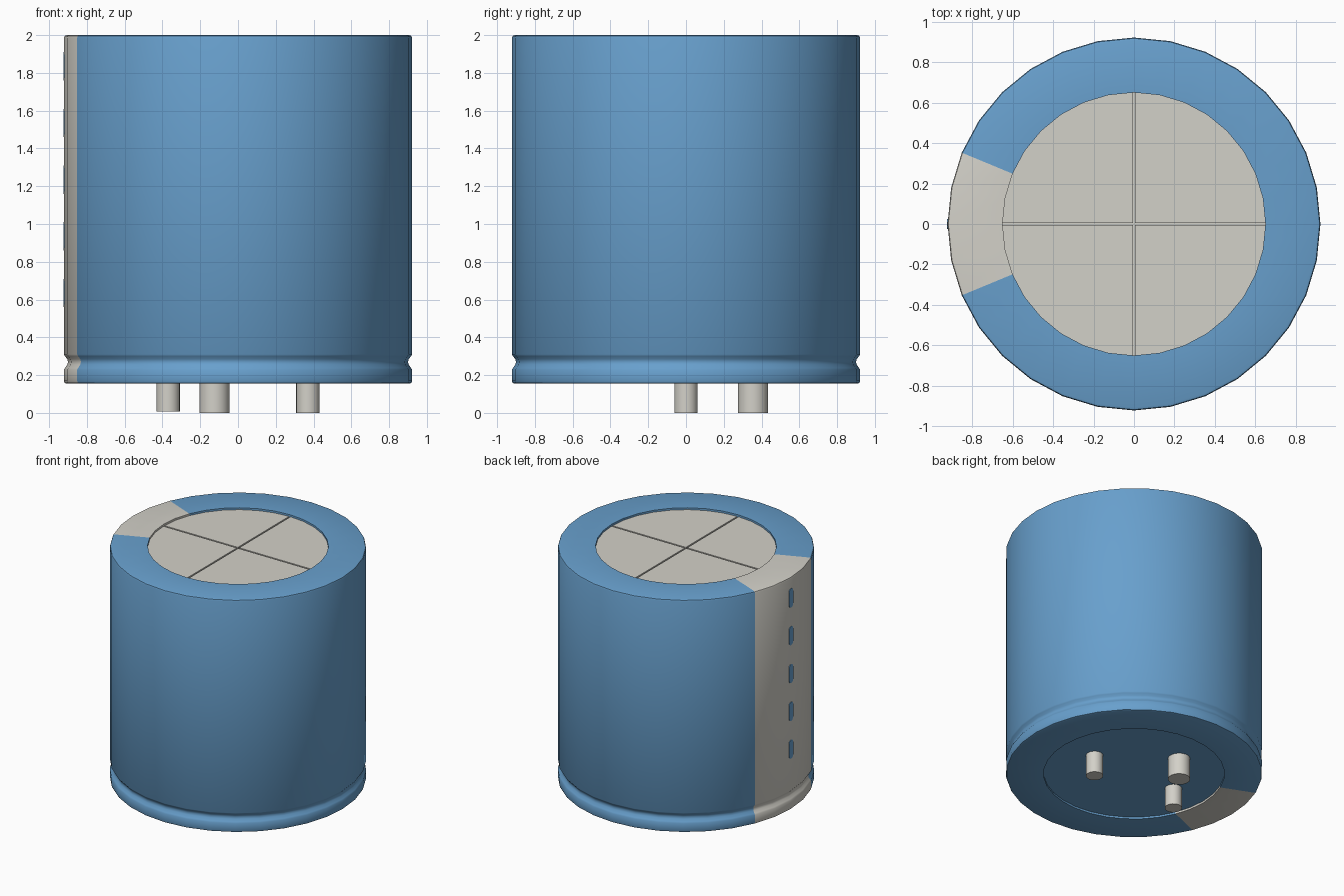
import bpy, bmesh
from math import sin, cos, pi, atan2, radians

if "Cube" in bpy.data.objects:
    bpy.data.objects.remove(bpy.data.objects["Cube"], do_unlink=True)


def material(name, rgb):
    m = bpy.data.materials.new(name)
    m.use_nodes = True
    m.diffuse_color = (*rgb, 1)
    m.node_tree.nodes["Principled BSDF"].inputs["Base Color"].default_value = (*rgb, 1)
    return m


BLUE = material("sleeve blue", (0.138, 0.35, 0.61))
GREY = material("warm light grey", (0.65, 0.635, 0.58))

SEGMENTS = 32
OUTER, INNER = 0.922, 0.65
BOTTOM, TOP, RECESS = 0.155, 2.0, 0.015


def finish(name, bm, mats, smooth=True):
    bmesh.ops.recalc_face_normals(bm, faces=bm.faces)
    mesh = bpy.data.meshes.new(name)
    bm.to_mesh(mesh)
    bm.free()
    for m in mats:
        mesh.materials.append(m)
    obj = bpy.data.objects.new(name, mesh)
    bpy.context.collection.objects.link(obj)
    if smooth:
        bpy.ops.object.select_all(action="DESELECT")
        obj.select_set(True)
        bpy.context.view_layer.objects.active = obj
        bpy.ops.object.shade_smooth_by_angle(angle=radians(35))
    return obj


def prism(name, points, offset, mat, smooth=True):
    """Extrude a closed outline of 3D points along an offset."""
    bm = bmesh.new()
    face = bm.faces.new([bm.verts.new(p) for p in points])
    new = bmesh.ops.extrude_face_region(bm, geom=[face], use_keep_orig=True)["geom"]
    bmesh.ops.translate(bm, vec=offset, verts=[v for v in new if isinstance(v, bmesh.types.BMVert)])
    return finish(name, bm, [mat], smooth)


def circle(r, z, count, x=0, y=0):
    return [(x + r * cos(2 * pi * i / count), y + r * sin(2 * pi * i / count), z)
            for i in range(count)]


# Sleeve: revolved wrap with a rolled groove and folded ends
profile = [(INNER, TOP - 2 * RECESS), (INNER, TOP), (OUTER - 0.015, TOP),
           (OUTER - 0.004, TOP - 0.004), (OUTER, TOP - 0.015),
           (OUTER, 0.31), (OUTER - 0.006, 0.3), (OUTER - 0.018, 0.285),
           (OUTER - 0.022, 0.27), (OUTER - 0.018, 0.255), (OUTER - 0.006, 0.238),
           (OUTER, 0.228), (OUTER, BOTTOM + 0.015), (OUTER - 0.004, BOTTOM + 0.004),
           (OUTER - 0.015, BOTTOM), (INNER, BOTTOM), (INNER, BOTTOM + 2 * RECESS)]
bm = bmesh.new()
rings = [[bm.verts.new(p) for p in circle(r, z, SEGMENTS)] for r, z in profile]
for a, b in zip(rings, rings[1:]):
    for i in range(SEGMENTS):
        j = (i + 1) % SEGMENTS
        f = bm.faces.new((a[i], a[j], b[j], b[i]))
        c = f.calc_center_median()
        # polarity stripe on the right side
        f.material_index = int(abs(atan2(c.y, -c.x)) < radians(22.5))
finish("sleeve", bm, [BLUE, GREY])

# Base plug
prism("base_plug", circle(INNER, BOTTOM + RECESS, SEGMENTS), (0, 0, 0.03), BLUE)

# Can top: four panels separated by a scored cross
prism("can_top_floor", circle(INNER, TOP - 0.06, SEGMENTS), (0, 0, 0.025), GREY)
gap = 0.006
for q in range(4):
    sx, sy = (1, -1, -1, 1)[q], (1, 1, -1, -1)[q]
    z = TOP - 0.035
    arc = [(sx * max(INNER * cos(k * pi / 16), gap), sy * max(INNER * sin(k * pi / 16), gap), z)
           for k in range(9)]
    prism(f"can_top_panel_{q + 1}", [(sx * gap, sy * gap, z)] + arc, (0, 0, 0.02), GREY)

# Minus marks along the stripe
half_width, half_straight = 0.025, 0.05
for n in range(5):
    zc = 1.835 - 0.3 * n
    outline = []
    for end in (0, 1):
        for k in range(7):
            t = pi * (end + k / 6)
            shift = half_straight * (1 - 2 * end)
            outline.append((-OUTER - 0.002, half_width * cos(t), zc + shift + half_width * sin(t)))
    prism(f"minus_mark_{n + 1}", outline, (0.009, 0, 0), BLUE, smooth=False)

# Terminal pins
for name, x, y, r, z in (("pin_left", 0.37, 0, 0.062, 0),
                         ("pin_right", -0.37, 0, 0.062, 0.008),
                         ("pin_back", -0.125, 0.355, 0.08, 0)):
    prism(name, circle(r, z, 24, x, y), (0, 0, 0.18 - z), GREY)
